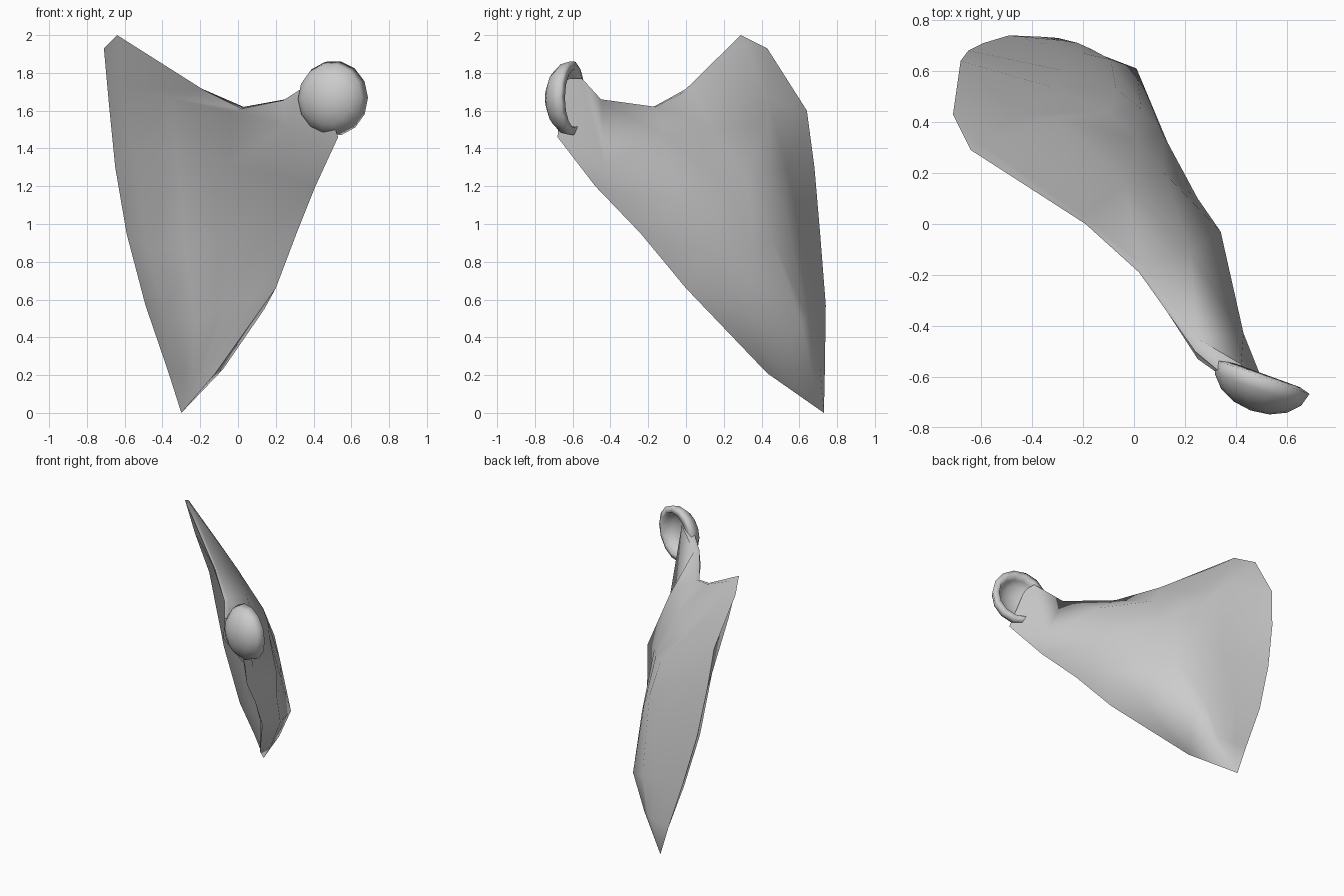
import bpy, bmesh, math
from mathutils import Vector

cube = bpy.data.objects.get("Cube")
if cube:
    bpy.data.objects.remove(cube)

# Single matte grey
grey = bpy.data.materials.new("matte_grey")
grey.use_nodes = True
grey.diffuse_color = (0.6, 0.6, 0.6, 1)
grey.node_tree.nodes["Principled BSDF"].inputs["Base Color"].default_value = (0.6, 0.6, 0.6, 1)


def finish(bm, name, angle):
    bmesh.ops.recalc_face_normals(bm, faces=bm.faces)
    mesh = bpy.data.meshes.new(name)
    bm.to_mesh(mesh)
    bm.free()
    obj = bpy.data.objects.new(name, mesh)
    bpy.context.collection.objects.link(obj)
    mesh.materials.append(grey)
    bpy.ops.object.select_all(action="DESELECT")
    obj.select_set(True)
    bpy.context.view_layer.objects.active = obj
    bpy.ops.object.shade_smooth_by_angle(angle=math.radians(angle))
    return obj


# Rails of the blade, each running from just above the tip to the top
tip = (-.30, .73, 0)
side_border = [(-.37, .735, .22), (-.49, .74, .57), (-.59, .71, .95),
               (-.65, .68, 1.3), (-.68, .64, 1.6), (-.71, .43, 1.93)]
front_crease = [(-.28, .60, .22), (-.37, .55, .46), (-.48, .52, .86),
                (-.56, .46, 1.42), (-.62, .38, 1.72), (-.64, .29, 2.0)]
lower_border = [(-.12, .43, .21), (.20, 0, .66), (.31, -.24, .95),
                (.41, -.48, 1.2), (.53, -.68, 1.46), (.42, -.65, 1.77)]
outer_ridge = [(-.08, .50, .23), (.14, .30, .55), (.25, .10, .85),
               (.34, -.03, 1.1), (.43, -.43, 1.31), (.42, -.55, 1.77)]
back_bulge = [(-.12, .66, .24), (.01, .61, .48), (.11, .36, .82),
              (.12, .20, 1.22), (.22, -.12, 1.47), (.25, -.45, 1.66)]
back_crease = [(-.22, .71, .24), (-.20, .67, .52), (-.07, .53, 1.05),
               (-.10, .44, 1.28), (-.30, .42, 1.53), (-.20, .03, 1.72)]

# How far the middle of the front face is hollowed at each level
hollow = [.2, .6, 1, 1, .6]


def between(a, b, t, depth, ends):
    """Rail part way from a to b, pushed backwards, finishing in the given points."""
    rail = []
    for p, q, h in list(zip(a, b, hollow))[:len(a) - len(ends)]:
        rail.append(Vector(p).lerp(Vector(q), t) + Vector((.7, .8, 0)) * h * depth)
    return rail + ends


rails = [
    side_border,
    front_crease,
    between(front_crease, lower_border, .2, .06, [(-.19, 0, 1.715)]),
    between(front_crease, lower_border, .48, .08, [(.02, -.19, 1.61)]),
    between(front_crease, lower_border, .78, .03, [(.25, -.53, 1.52), (.24, -.50, 1.655)]),
    lower_border,
    outer_ridge,
    back_bulge,
    between(back_bulge, back_crease, .5, .01, [(.03, -.16, 1.62)]),
    back_crease,
    between(side_border, back_crease, .6, 0, [(-.45, .43, 1.67), (-.60, .31, 1.96)]),
]

# Blade lofted from the rails
bm = bmesh.new()
point = bm.verts.new(tip)
grid = [[bm.verts.new(p) for p in rail] for rail in rails]
for i, rail in enumerate(grid):
    other = grid[(i + 1) % len(grid)]
    bm.faces.new((point, rail[0], other[0]))
    for j in range(len(rail) - 1):
        bm.faces.new((rail[j], rail[j + 1], other[j + 1], other[j]))
# Thin top edge, closed strip by strip
top = [rail[-1] for rail in grid]
bm.faces.new((top[0], top[1], top[10]))
for front in range(1, 5):
    back = 11 - front
    bm.faces.new((top[back], top[front], top[front + 1], top[back - 1]))
finish(bm, "blade", 60)

# Cupped knob at the end of the neck, hollow towards the back
bm = bmesh.new()
bmesh.ops.create_uvsphere(bm, u_segments=14, v_segments=8, radius=1)
bmesh.ops.delete(bm, geom=[v for v in bm.verts if v.co.z > .1], context="VERTS")
for v in bm.verts:
    x, y, depth = v.co
    v.co = (x * .195, depth * .14, y * .2)
cup = finish(bm, "cupped_knob", 60)
cup.location = (.505, -.6, 1.665)
cup.rotation_euler = (0, math.radians(12), math.radians(-20))
shell = cup.modifiers.new("thickness", "SOLIDIFY")
shell.thickness = .045
shell.offset = -1
